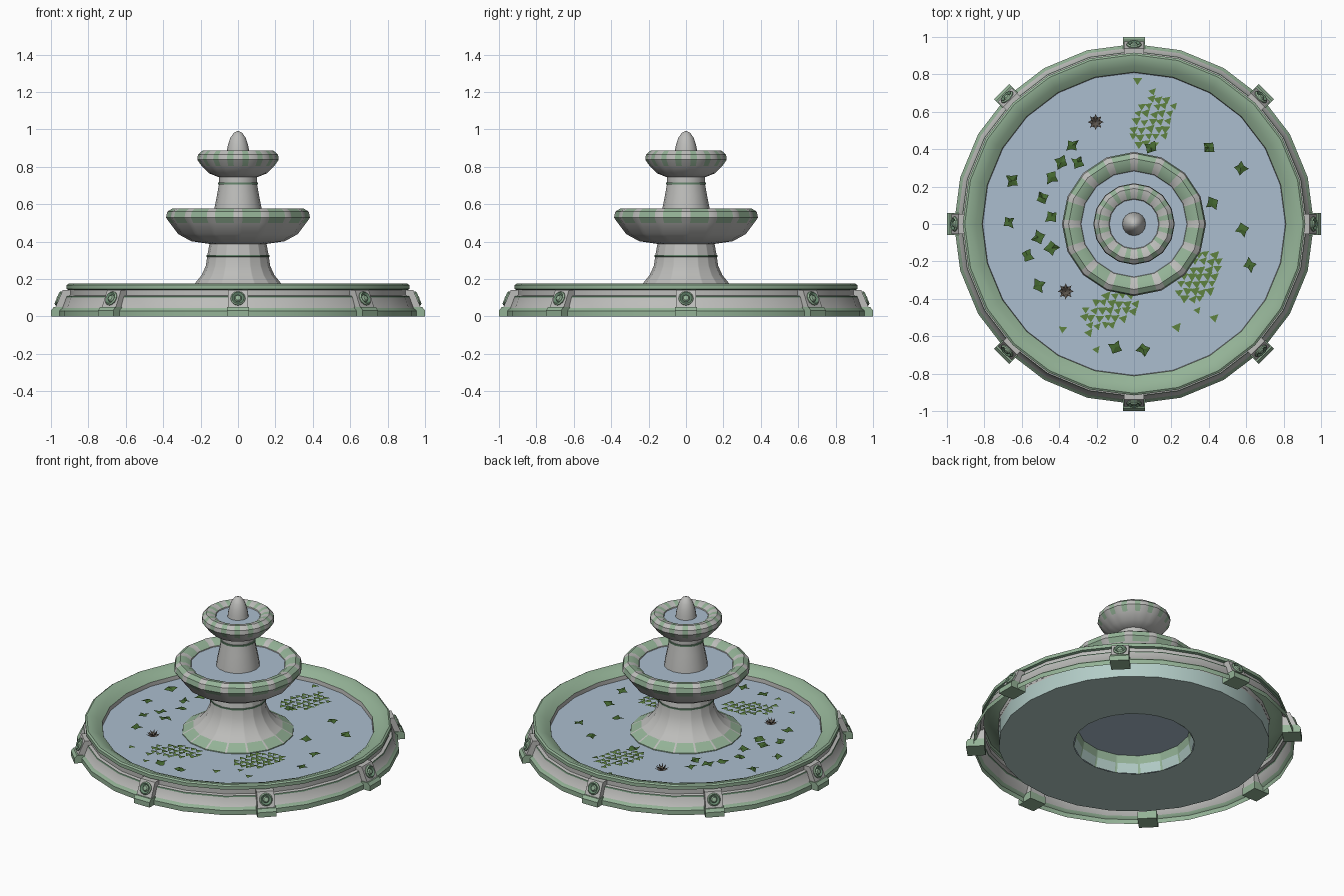
import bpy, bmesh, math, random
from mathutils import Matrix, Vector

if "Cube" in bpy.data.objects:
    bpy.data.objects.remove(bpy.data.objects["Cube"])

random.seed(4)


def lin(c):
    return c / 12.92 if c <= 0.04045 else ((c + 0.055) / 1.055) ** 2.4


def material(name, r, g, b):
    m = bpy.data.materials.new(name)
    m.diffuse_color = (lin(r), lin(g), lin(b), 1)
    m.use_nodes = True
    m.node_tree.nodes["Principled BSDF"].inputs["Base Color"].default_value = m.diffuse_color
    return m


STONE = material("grey_stone", 0.74, 0.74, 0.73)
MOSS = material("mossy_green", 0.58, 0.70, 0.59)
WATER = material("water_blue", 0.67, 0.745, 0.81)
TEAL = material("pale_teal_floor", 0.70, 0.80, 0.78)
LEAF = material("leaf_green", 0.27, 0.41, 0.19)
WEED = material("weed_green", 0.37, 0.51, 0.25)
BROWN = material("dark_brown", 0.36, 0.33, 0.30)
TRIM = material("dark_green_trim", 0.40, 0.53, 0.43)
MATS = [STONE, MOSS, WATER, TEAL, LEAF, WEED, BROWN, TRIM]
S, G, W, T, L, D, B, K = range(8)


def finish(name, bm, smooth=None, matrix=None):
    me = bpy.data.meshes.new(name)
    bm.to_mesh(me)
    bm.free()
    for m in MATS:
        me.materials.append(m)
    ob = bpy.data.objects.new(name, me)
    bpy.context.collection.objects.link(ob)
    if matrix:
        ob.matrix_world = matrix
    if smooth:
        bpy.ops.object.select_all(action='DESELECT')
        ob.select_set(True)
        bpy.context.view_layer.objects.active = ob
        bpy.ops.object.shade_smooth_by_angle(angle=math.radians(smooth))
    return ob


def revolve(name, profile, cols, n, cut=None, smooth=35, matrix=None):
    """Spin an (r, z) profile; a colour pair (edge, middle) stripes each side, split at cut."""
    bm = bmesh.new()
    ts = [0, cut, 1 - cut] if cut else [0]
    dirs = []
    for k in range(n):
        a, b = (Vector((math.cos(q), math.sin(q), 0))
                for q in (2 * math.pi * k / n, 2 * math.pi * (k + 1) / n))
        dirs += [a.lerp(b, t) for t in ts]
    rings = [[bm.verts.new(d * r + Vector((0, 0, z))) for d in dirs] for r, z in profile]
    m = len(dirs)
    for i, c in enumerate(cols):
        for j in range(m):
            f = bm.faces.new((rings[i][j], rings[i][(j + 1) % m],
                              rings[i + 1][(j + 1) % m], rings[i + 1][j]))
            f.material_index = c if isinstance(c, int) else c[1 if j % len(ts) == 1 else 0]
    bmesh.ops.remove_doubles(bm, verts=bm.verts, dist=1e-5)
    return finish(name, bm, smooth, matrix)


def disc(name, r, z, n):
    bm = bmesh.new()
    bmesh.ops.create_circle(bm, cap_ends=True, segments=n, radius=r,
                            matrix=Matrix.Translation((0, 0, z)))
    for f in bm.faces:
        f.material_index = W
        if f.normal.z < 0:
            f.normal_flip()
    return finish(name, bm)


def extrude(name, prof, width, mat, matrix):
    bm = bmesh.new()
    f = bm.faces.new([bm.verts.new((r, -width / 2, z)) for r, z in prof])
    ext = bmesh.ops.extrude_face_region(bm, geom=[f])
    bmesh.ops.translate(bm, vec=(0, width, 0),
                        verts=[v for v in ext['geom'] if isinstance(v, bmesh.types.BMVert)])
    bmesh.ops.recalc_face_normals(bm, faces=bm.faces)
    for f in bm.faces:
        f.material_index = mat
    return finish(name, bm, None, matrix)


# Basin: outer wall, rolled rim, inner wall and floor with a centre hole
revolve("basin",
        [(.962, 0), (.962, .03), (.945, .045), (.925, .10), (.922, .108), (.903, .112), (.903, .14),
         (.916, .146), (.916, .168), (.905, .175), (.885, .174), (.845, .158), (.812, .135),
         (.808, .10), (.808, 0), (.36, 0)],
        [G, G, S, K, S, S, K, G, G, G, G, G, S, T, T], 24)
disc("basin_water", .81, .11, 24)

# Pedestal with mossy foot and thin collar
revolve("pedestal",
        [(.36, 0), (.345, .06), (.335, .115), (.27, .15), (.232, .175), (.195, .22), (.172, .27),
         (.165, .318), (.169, .319), (.169, .327), (.164, .328), (.153, .385), (.15, .40)],
        [(G, T), (G, G), (S, G), S, S, S, S, K, K, K, S, S], 16, .05)

# Middle bowl with striped rim
revolve("middle_bowl",
        [(.13, .385), (.17, .39), (.25, .402), (.32, .44), (.365, .50), (.385, .528),
         (.378, .56), (.35, .578), (.315, .572), (.285, .55), (.27, .50)],
        [S, S, S, S, (S, G), (S, G), (S, G), (S, G), (S, G), S], 16, .16)
disc("middle_bowl_water", .283, .545, 16)

# Upper stem
revolve("upper_stem",
        [(.133, .53), (.126, .58), (.112, .65), (.102, .705), (.107, .706), (.107, .716),
         (.101, .717), (.101, .75)],
        [S, S, S, K, K, K, S], 16)

# Top bowl with narrow moss streaks
revolve("top_bowl",
        [(.08, .743), (.105, .745), (.155, .765), (.195, .805), (.218, .838), (.214, .865),
         (.19, .886), (.165, .884), (.135, .868), (.12, .83)],
        [S, S, S, (S, G), (S, G), (S, G), (S, G), (S, G), S], 16, .3)
disc("top_bowl_water", .132, .862, 16)

# Finial
revolve("finial", [(.064, .85), (.06, .885), (.053, .92), (.041, .955), (.022, .982), (0, .992)],
        [S] * 5, 16, smooth=60)

# Eight buttresses round the basin with feet and rosettes
for k in range(8):
    rot = Matrix.Rotation(k * math.pi / 4, 4, 'Z')
    extrude("buttress_body", [(.89, .045), (.978, .045), (.937, .14), (.89, .14)], .105, S, rot)
    extrude("buttress_foot", [(.89, 0), (1, 0), (1, .032), (.985, .05), (.89, .05)], .115, G, rot)
    place = rot @ Matrix.Translation((.956, 0, .095)) @ Matrix.Rotation(math.radians(67), 4, 'Y')
    revolve("rosette", [(.04, -.004), (.04, .006), (.033, .013), (.024, .007), (.02, .003),
                        (.014, .012), (0, .015)], [G, G, K, K, G, G], 12, matrix=place)

# Floating leaves: ragged little fans
LEAVES = [(-.33, .42), (-.39, .33), (-.30, .33), (-.44, .25), (-.65, .23), (-.49, .14), (-.44, .04),
          (-.67, .01), (-.51, -.07), (-.44, -.13), (-.57, -.17), (-.51, -.33), (.40, .41), (.57, .30),
          (.42, .11), (.58, -.03), (.62, -.22), (-.10, -.66), (.05, -.67), (.09, .41)]
bm = bmesh.new()
for x, y in LEAVES:
    a0 = random.uniform(0, 6.28)
    c = bm.verts.new((x, y, .125))
    ring = []
    for i in range(8):
        r = random.uniform(.033, .046) if i % 2 else random.uniform(.018, .028)
        a = a0 + i * math.pi / 4
        ring.append(bm.verts.new((x + r * math.cos(a), y + r * math.sin(a),
                                  .116 + random.uniform(0, .014))))
    for i in range(8):
        bm.faces.new((c, ring[i], ring[(i + 1) % 8])).material_index = L
finish("floating_leaves", bm)

# Duckweed: three patches of small triangles plus strays
spots = [(.02, .77), (.10, .71), (-.38, -.56), (-.24, -.58), (-.20, -.67), (.23, -.55),
         (.34, -.46), (.43, -.50)]
for cx, cy, ang, la, lb in ((.10, .55, .75, .16, .105), (-.13, -.46, .35, .175, .085),
                            (.35, -.28, .9, .155, .10)):
    for i in range(-5, 6):
        for j in range(-5, 6):
            u, v = i * .042 + j * .012, j * .04
            p, q = (u * math.cos(ang) + v * math.sin(ang)) / la, (v * math.cos(ang) - u * math.sin(ang)) / lb
            if p * p + q * q < 1:
                spots.append((cx + u + random.uniform(-.006, .006), cy + v + random.uniform(-.006, .006)))
bm = bmesh.new()
for x, y in spots:
    a0 = 0.6 + random.uniform(-.25, .25)
    s = random.uniform(.022, .030)
    z = .114 + random.uniform(0, .003)
    f = bm.faces.new([bm.verts.new((x + s * math.cos(a0 + t), y + s * math.sin(a0 + t), z))
                      for t in (0, 2.3, 4.2)])
    f.material_index = D
finish("duckweed", bm)

# Two withered spiky blossoms
bm = bmesh.new()
for x, y in ((-.205, .545), (-.365, -.36)):
    for tier, (r, z0, z1) in enumerate(((.043, .114, .126), (.03, .12, .145))):
        for i in range(8):
            a = (i + tier / 2) * math.pi / 4
            pts = [(0, 0, z0), (r * .55 * math.cos(a - .4), r * .55 * math.sin(a - .4), z0 + .004),
                   (r * math.cos(a), r * math.sin(a), z1),
                   (r * .55 * math.cos(a + .4), r * .55 * math.sin(a + .4), z0 + .004)]
            f = bm.faces.new([bm.verts.new((x + p[0], y + p[1], p[2])) for p in pts])
            f.material_index = B
finish("withered_blossoms", bm)
